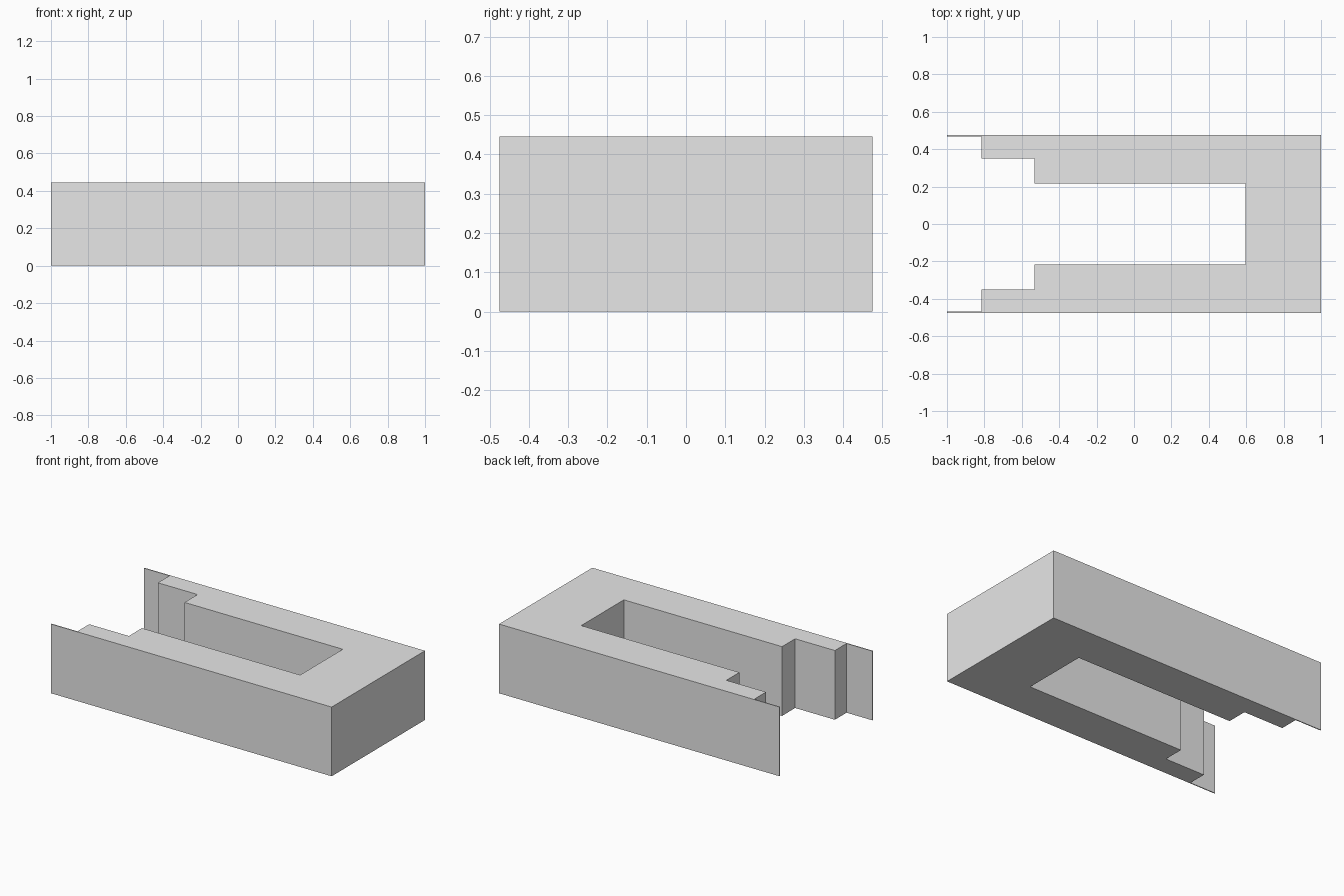
import bpy
import bmesh

# Remove the default cube
cube = bpy.data.objects.get("Cube")
if cube:
    bpy.data.objects.remove(cube, do_unlink=True)

HEIGHT = 0.446

# Plain grey material
grey = bpy.data.materials.new("plain grey")
grey.use_nodes = True
colour = (0.8, 0.8, 0.8, 1)
grey.diffuse_color = colour
grey.node_tree.nodes["Principled BSDF"].inputs["Base Color"].default_value = colour

# Half of the stepped U-shaped plan, from the closed end to the thin wall tip
half = [(1, 0.475), (-1, 0.475), (-1, 0.469), (-0.816, 0.469),
        (-0.816, 0.35), (-0.533, 0.35), (-0.533, 0.217), (0.595, 0.217)]
outline = half + [(x, -y) for x, y in reversed(half)]

# Extrude the plan upwards into a solid block
bm = bmesh.new()
base = bm.faces.new([bm.verts.new((x, y, 0)) for x, y in outline])
raised = bmesh.ops.extrude_face_region(bm, geom=[base])["geom"]
bmesh.ops.translate(bm, vec=(0, 0, HEIGHT),
                    verts=[v for v in raised if isinstance(v, bmesh.types.BMVert)])
bmesh.ops.recalc_face_normals(bm, faces=bm.faces)

mesh = bpy.data.meshes.new("stepped_channel_block")
bm.to_mesh(mesh)
bm.free()
mesh.materials.append(grey)
block = bpy.data.objects.new("stepped_channel_block", mesh)
bpy.context.collection.objects.link(block)
